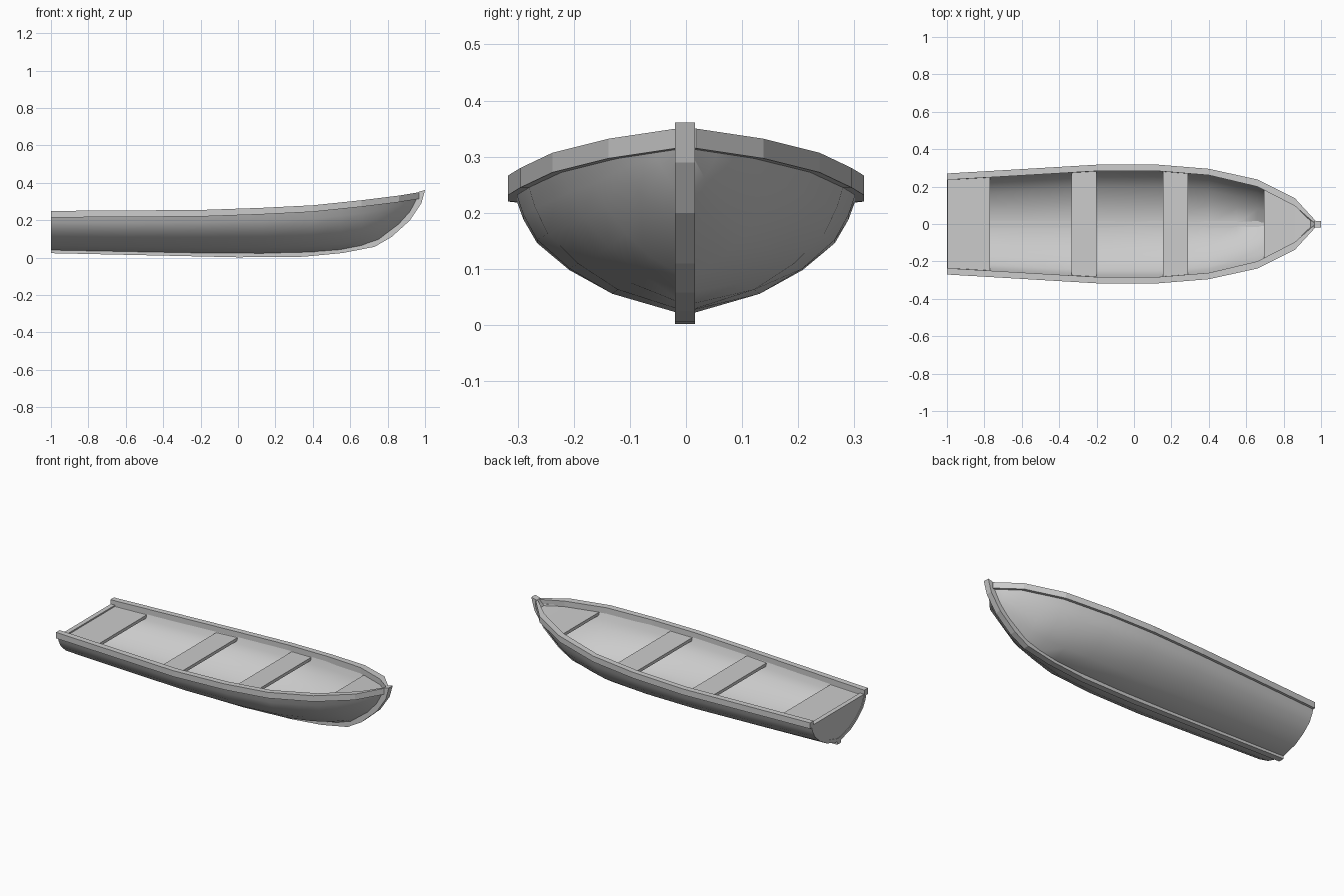
import bpy, bmesh

cube = bpy.data.objects.get("Cube")
if cube:
    bpy.data.objects.remove(cube)

# One painted grey
grey = bpy.data.materials.new("grey_paint")
grey.use_nodes = True
grey.diffuse_color = (0.6, 0.6, 0.6, 1)
grey.node_tree.nodes["Principled BSDF"].inputs["Base Color"].default_value = (0.6, 0.6, 0.6, 1)

# Boat lines: stations along the length, half breadth, rail height, keel height
STATIONS = [-1, -0.6, -0.2, 0.13, 0.4, 0.55, 0.66, 0.75, 0.86, 0.92, 0.97]
BREADTH = [(-1, .27), (-.2, .317), (.13, .317), (.4, .295), (.66, .238), (.86, .138), (.97, .018)]
SHEER = [(-1, .25), (-.4, .25), (0, .26), (.4, .28), (.66, .307), (.86, .332), (.97, .35)]
KEEL = [(-1, .035), (0, .016), (.35, .02), (.56, .036), (.72, .068), (.8, .115), (.9, .205), (.955, .28), (.97, .315)]
KEEL_OUTER = [(-1, .024), (-.4, .011), (0, .002), (.35, .005), (.56, .025), (.73, .058),
              (.82, .11), (.92, .2), (.98, .29), (1, .361)]
KEEL_INNER = [(-1, .06), (-.4, .05), (0, .041), (.35, .046), (.56, .062), (.69, .09),
              (.78, .14), (.87, .22), (.93, .29), (.965, .352)]
RAIL_DEPTH = 0.035
RAIL_WIDTH = 0.034


def at(table, x):
    for (x0, v0), (x1, v1) in zip(table, table[1:]):
        if x <= x1:
            return v0 + (v1 - v0) * (x - x0) / (x1 - x0)
    return table[-1][1]


def rail_bottom(x):
    return at(SHEER, x) - RAIL_DEPTH


def loft(name, sections, closed=True, smooth=0):
    """Skin a row of matching sections; closed sections get end caps."""
    bm = bmesh.new()
    rings = [[bm.verts.new(p) for p in s] for s in sections]
    n = len(rings[0])
    for a, b in zip(rings, rings[1:]):
        for i in range(n if closed else n - 1):
            j = (i + 1) % n
            bm.faces.new((a[i], a[j], b[j], b[i]))
    if closed:
        bm.faces.new(rings[0])
        bm.faces.new(rings[-1])
    bmesh.ops.recalc_face_normals(bm, faces=bm.faces)
    mesh = bpy.data.meshes.new(name)
    bm.to_mesh(mesh)
    bm.free()
    mesh.materials.append(grey)
    obj = bpy.data.objects.new(name, mesh)
    bpy.context.collection.objects.link(obj)
    if smooth:
        bpy.ops.object.select_all(action='DESELECT')
        obj.select_set(True)
        bpy.context.view_layer.objects.active = obj
        bpy.ops.object.shade_smooth_by_angle(angle=smooth)
    return obj


# Rounded half section, sharpening to a V toward the bow
HALF = [(1, 1), (.95, .8), (.87, .6), (.68, .37), (.43, .17)]


def hull_section(x, inset=0):
    bow = max(0, (x - .4) / .57) * .5
    half = max(at(BREADTH, x) - .012 - inset, .002)
    top, low = rail_bottom(x) + .01, at(KEEL, x) + inset
    low = min(low, top - .001)
    side = [((y + (z - y) * bow) * half, low + (top - low) * z) for y, z in HALF]
    return ([(x, y, z) for y, z in side] + [(x, 0, low)]
            + [(x, -y, z) for y, z in reversed(side)])


# Hull shell: outer skin joined to inner skin
loft("hull", [hull_section(x) + hull_section(x, .02)[::-1] for x in STATIONS], smooth=0.7)

# Transom board closing the stern
loft("transom", [[(x, p[1], p[2]) for p in hull_section(-1, .004)] for x in (-.997, -.97)])

# Rails along both sides, meeting at the bow
RAIL_X = [x for x, _ in BREADTH]
for side, label in ((1, "left"), (-1, "right")):
    rail = []
    for x in RAIL_X:
        outer = at(BREADTH, x)
        inner = max(outer - RAIL_WIDTH * (1 + max(0, x - .4) * .5), 0)
        top, low = at(SHEER, x), rail_bottom(x)
        rail.append([(x, side * outer, low), (x, side * outer, top),
                     (x, side * inner, top), (x, side * inner, low)])
    loft(label + "_rail", rail)

# Keel sweeping up into the stem post
loft("keel_and_stem", [[(xo, -.02, zo), (xo, .016, zo), (xi, .016, zi), (xi, -.02, zi)]
                       for (xo, zo), (xi, zi) in zip(KEEL_OUTER, KEEL_INNER)])


# Seats and bow deck sit level with the underside of the rails
def plank(name, xs):
    sections = []
    for x in xs:
        w = max(at(BREADTH, x) - .028, .004)
        top = rail_bottom(x) + .002
        sections.append([(x, -w, top), (x, w, top), (x, w, top - .018), (x, -w, top - .018)])
    loft(name, sections)


plank("stern_seat", (-.972, -.77))
plank("aft_seat", (-.335, -.2))
plank("forward_seat", (.155, .29))
plank("bow_deck", (.695, .86, .95))
